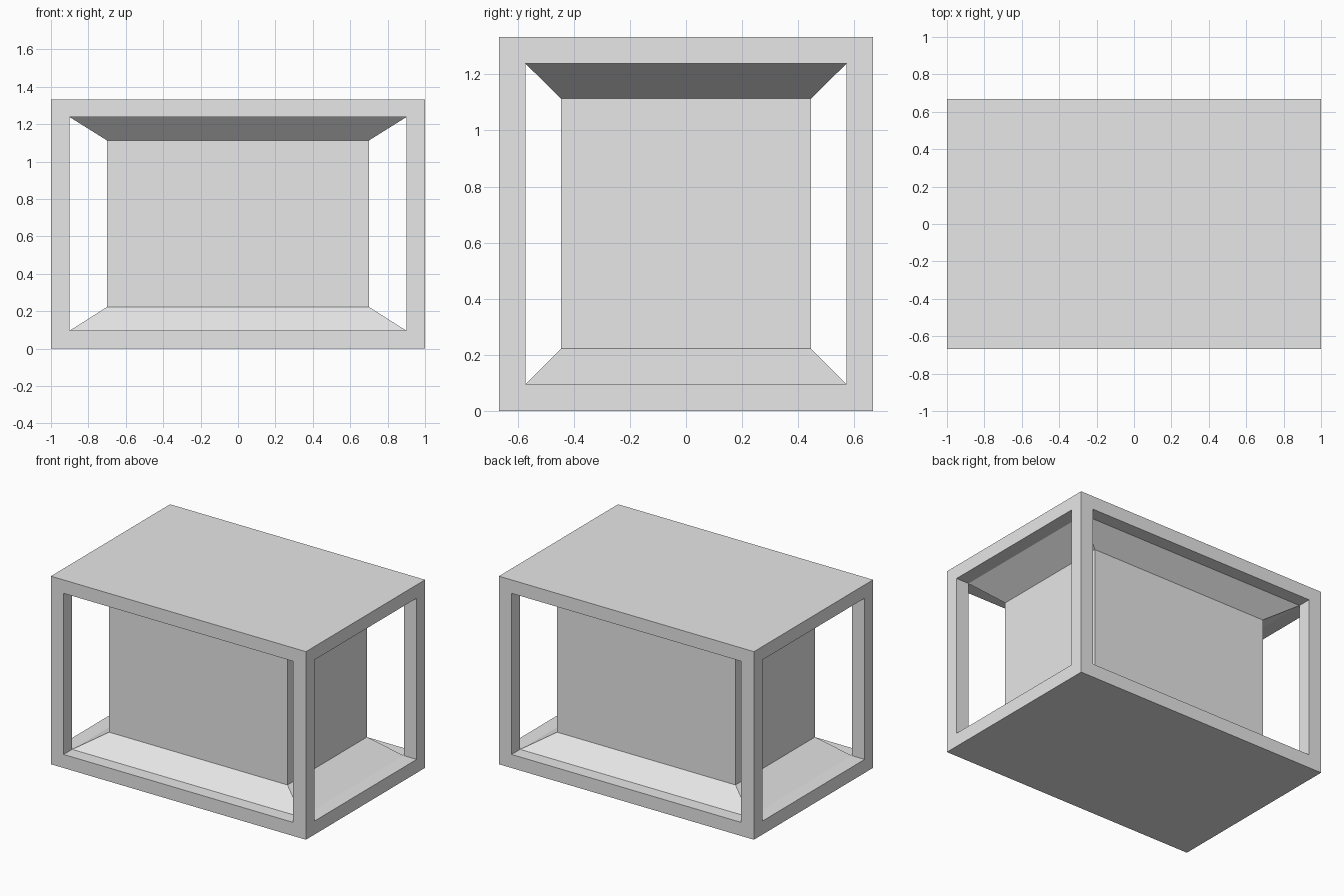
import bpy, bmesh

if "Cube" in bpy.data.objects:
    bpy.data.objects.remove(bpy.data.objects["Cube"])

grey = bpy.data.materials.new("light grey")
grey.diffuse_color = (0.8, 0.8, 0.8, 1)
grey.use_nodes = True
grey.node_tree.nodes["Principled BSDF"].inputs["Base Color"].default_value = grey.diffuse_color

# Overall half sizes, height and thickness of the frame
HX, HY, H = 1.0, 0.667, 1.333
IX, IY, Z0, Z1 = 0.9, 0.572, 0.096, 1.238


def loft(name, rings, caps=True):
    """Stack rectangles given as (half x, half y, z)."""
    bm = bmesh.new()
    loops = [[bm.verts.new((sx * x, sy * y, z))
              for sx, sy in ((-1, -1), (1, -1), (1, 1), (-1, 1))]
             for x, y, z in rings]
    for a, b in zip(loops, loops[1:]):
        for i in range(4):
            j = (i + 1) % 4
            bm.faces.new((a[i], a[j], b[j], b[i]))
    if caps:
        bm.faces.new(loops[0][::-1])
        bm.faces.new(loops[-1])
    me = bpy.data.meshes.new(name)
    bm.to_mesh(me)
    bm.free()
    me.materials.append(grey)
    ob = bpy.data.objects.new(name, me)
    bpy.context.collection.objects.link(ob)
    return ob


# Outer frame: top and bottom slabs joined by four corner posts
frame = loft("outer_frame", [(HX, HY, 0), (HX, HY, H)])
for name, x, y in (("front_opening_cutter", IX, 1.0),
                   ("side_opening_cutter", 1.4, IY)):
    cutter = loft(name, [(x, y, Z0), (x, y, Z1)])
    cutter.hide_render = True
    cutter.hide_set(True)
    cutter.display_type = 'WIRE'
    mod = frame.modifiers.new(name, 'BOOLEAN')
    mod.operation = 'DIFFERENCE'
    mod.solver = 'EXACT'
    mod.object = cutter

# Inner core flaring out to the slabs at both ends
loft("inner_core", [(IX, IY, Z0), (0.7, 0.445, 0.223),
                    (0.7, 0.445, 1.113), (IX, IY, Z1)], caps=False)
